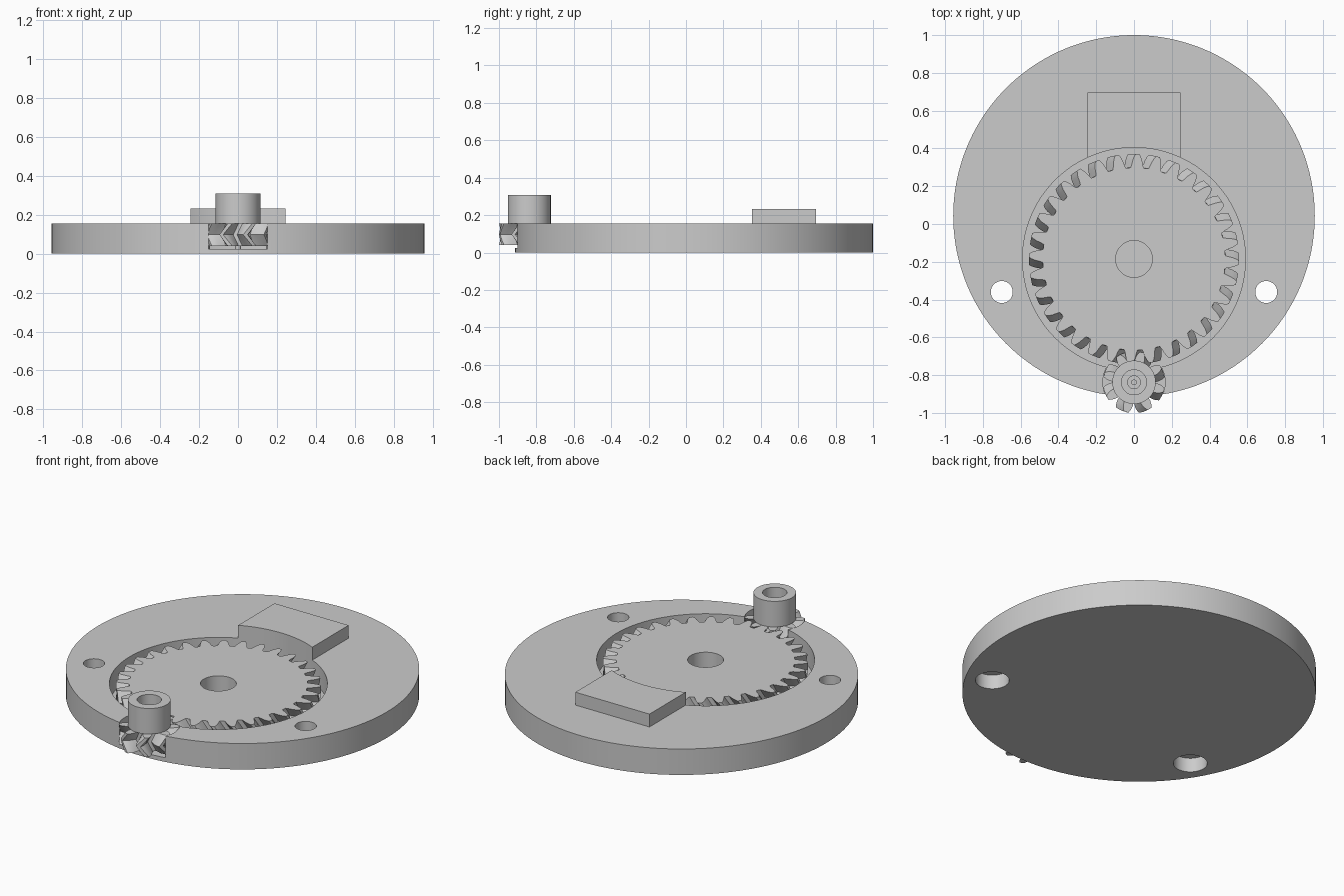
import bpy
import bmesh
from math import cos, sin, pi, radians

if "Cube" in bpy.data.objects:
    bpy.data.objects.remove(bpy.data.objects["Cube"], do_unlink=True)

GREY = 0.6
grey = bpy.data.materials.new("plain grey")
grey.use_nodes = True
grey.diffuse_color = (GREY, GREY, GREY, 1)
grey.node_tree.nodes["Principled BSDF"].inputs["Base Color"].default_value = (GREY, GREY, GREY, 1)

# Shared layout
TOP, FLOOR, GEAR_BASE = 0.155, 0.025, 0.04
GEAR_Y, PINION_Y = -0.185, -0.838
MODULE = 0.0327


def finish(name, bm, loc=(0, 0, 0)):
    bmesh.ops.recalc_face_normals(bm, faces=bm.faces)
    mesh = bpy.data.meshes.new(name)
    bm.to_mesh(mesh)
    bm.free()
    mesh.materials.append(grey)
    obj = bpy.data.objects.new(name, mesh)
    obj.location = loc
    bpy.context.collection.objects.link(obj)
    return obj


def smooth(obj):
    bpy.ops.object.select_all(action="DESELECT")
    obj.select_set(True)
    bpy.context.view_layer.objects.active = obj
    bpy.ops.object.shade_smooth_by_angle(angle=radians(30))


def cylinder(name, x, y, r, z0, z1, segments=64):
    bm = bmesh.new()
    bmesh.ops.create_cone(bm, cap_ends=True, segments=segments, radius1=r, radius2=r, depth=z1 - z0)
    return finish(name, bm, (x, y, (z0 + z1) / 2))


def box(name, x0, x1, y0, y1, z0, z1):
    bm = bmesh.new()
    bmesh.ops.create_cube(bm, size=1)
    bmesh.ops.scale(bm, verts=bm.verts, vec=(x1 - x0, y1 - y0, z1 - z0))
    return finish(name, bm, ((x0 + x1) / 2, (y0 + y1) / 2, (z0 + z1) / 2))


def cut(obj, cutter):
    bpy.context.view_layer.update()
    mod = obj.modifiers.new("cut", "BOOLEAN")
    mod.operation = "DIFFERENCE"
    mod.solver = "EXACT"
    mod.object = cutter
    bpy.context.view_layer.objects.active = obj
    bpy.ops.object.modifier_apply(modifier=mod.name)


def circle(r, z, n):
    return [(r * cos(2 * pi * i / n), r * sin(2 * pi * i / n), z) for i in range(n)]


def loft(name, rings, loc):
    """Closed tube: each ring of points joins the next, the last joins the first."""
    bm = bmesh.new()
    loops = [[bm.verts.new(p) for p in ring] for ring in rings]
    n = len(loops[0])
    for a, b in zip(loops, loops[1:] + loops[:1]):
        for i in range(n):
            j = (i + 1) % n
            bm.faces.new((a[i], a[j], b[j], b[i]))
    return finish(name, bm, loc)


# Tooth outline: fraction of the pitch angle, height in modules from the pitch circle
TOOTH = [(-0.5, -1.25), (-0.36, -1.2), (-0.3, -0.7), (-0.24, 0), (-0.17, 0.55), (-0.09, 1),
         (0.09, 1), (0.17, 0.55), (0.24, 0), (0.3, -0.7), (0.36, -1.2)]


def herringbone(name, teeth, y, phase, twist, bore):
    """Double helical gear whose middle layer is turned by the twist."""
    def outline(z, turn):
        pts = []
        for k in range(teeth):
            for f, h in TOOTH:
                a = radians(phase + turn) + 2 * pi * (k + f) / teeth
                r = MODULE * (teeth / 2 + h)
                pts.append((r * cos(a), r * sin(a), z))
        return pts

    def bore_ring(z):
        return [(bore * x / (x * x + yy * yy) ** 0.5, bore * yy / (x * x + yy * yy) ** 0.5, z)
                for x, yy, _ in outline(z, 0)]

    steps = 4
    rings = []
    for s in range(2 * steps + 1):
        t = s / steps
        rings.append(outline(GEAR_BASE + (TOP - GEAR_BASE) * t / 2, twist * (1 - abs(1 - t))))
    rings += [bore_ring(TOP), bore_ring(GEAR_BASE)]
    smooth(loft(name, rings, (0, y, 0)))


# Base plate and rear block, both cut by the gear pocket
plate = cylinder("base_plate", 0, 0.043, 0.957, 0, TOP, 160)
block = box("rear_block", -0.245, 0.245, 0.3, 0.695, TOP, 0.232)
gear_pocket = cylinder("gear_pocket_cutter", 0, GEAR_Y, 0.59, FLOOR, 0.5, 128)
pinion_pocket = cylinder("pinion_pocket_cutter", 0, PINION_Y, 0.165, FLOOR, 0.5)
cutters = [gear_pocket, pinion_pocket]

# Screw holes with wider recesses underneath
for x in (-0.7, 0.7):
    cutters.append(cylinder("screw_hole_cutter", x, -0.36, 0.058, -0.1, 0.3))
    cutters.append(cylinder("recess_cutter", x, -0.36, 0.092, -0.1, 0.085))
for c in cutters:
    cut(plate, c)
cut(block, gear_pocket)
for c in cutters:
    bpy.data.objects.remove(c, do_unlink=True)
smooth(plate)
smooth(block)

# Meshing gears
herringbone("large_gear", 32, GEAR_Y, -92, 4.3, 0.097)
herringbone("pinion_gear", 8, PINION_Y, 120.5, -17.2, 0.034)

# Pinion hub with its bore, and the pin it turns on
N = 64
smooth(loft("pinion_hub", [circle(0.115, TOP, N), circle(0.115, 0.308, N),
                           circle(0.066, 0.308, N), circle(0.066, TOP, N)], (0, PINION_Y, 0)))
smooth(cylinder("pinion_pin", 0, PINION_Y, 0.015, FLOOR, 0.14, 24))
